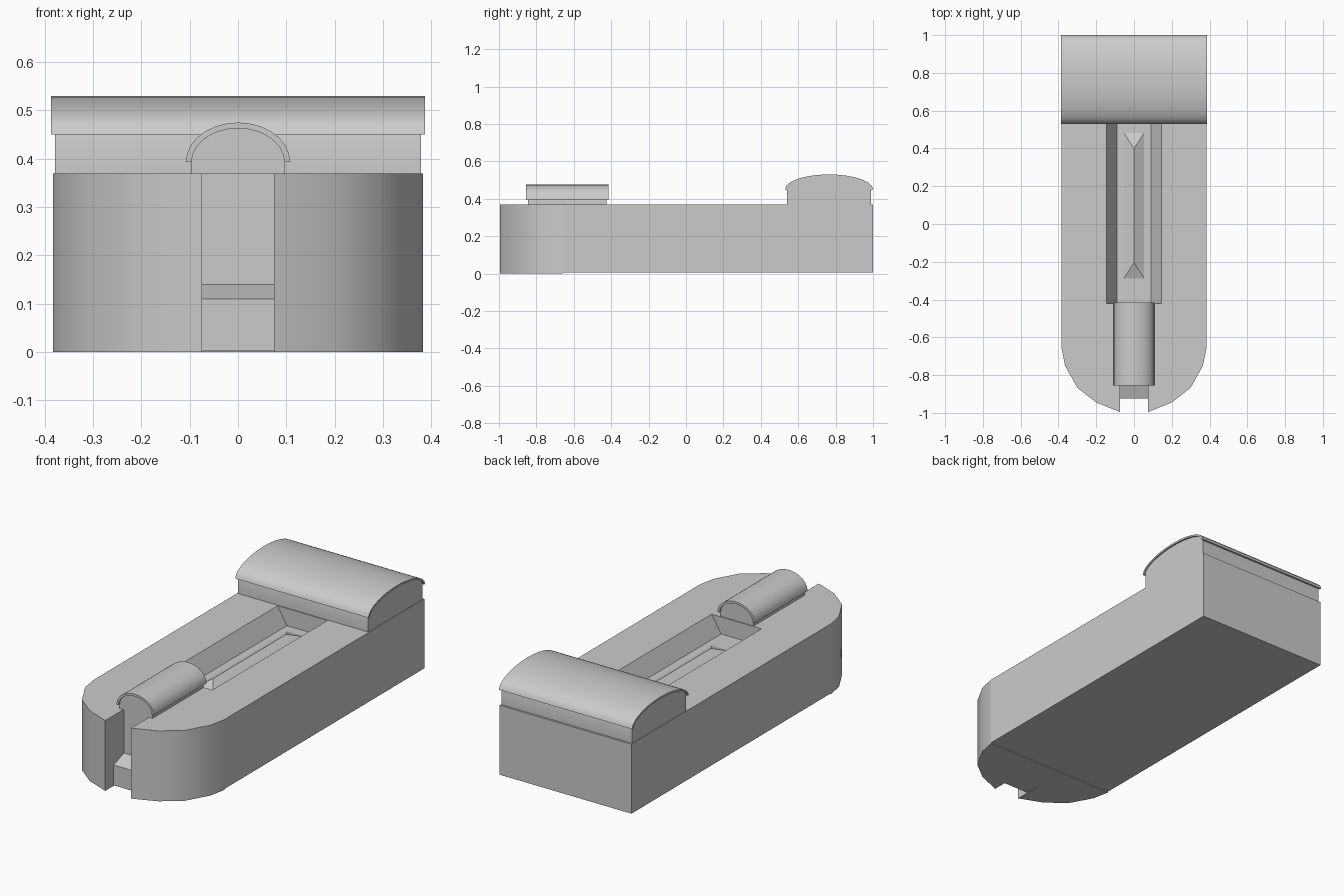
import bpy, bmesh, math

cube = bpy.data.objects.get("Cube")
if cube:
    bpy.data.objects.remove(cube, do_unlink=True)

GREY = (0.6, 0.6, 0.6, 1)
grey = bpy.data.materials.new("plain_grey")
grey.use_nodes = True
grey.diffuse_color = GREY
grey.node_tree.nodes["Principled BSDF"].inputs["Base Color"].default_value = GREY

# Placement of a 2D profile point (a, b) at distance t along the extrusion axis
PLACE = {
    "x": lambda a, b, t: (t, a, b),
    "y": lambda a, b, t: (a, t, b),
    "z": lambda a, b, t: (a, b, t),
}


def finish(name, bm):
    bmesh.ops.recalc_face_normals(bm, faces=bm.faces[:])
    mesh = bpy.data.meshes.new(name)
    bm.to_mesh(mesh)
    bm.free()
    mesh.materials.append(grey)
    obj = bpy.data.objects.new(name, mesh)
    bpy.context.collection.objects.link(obj)
    return obj


def prism(name, profile, axis, start, end):
    """Extrude a closed 2D profile along an axis."""
    bm = bmesh.new()
    rings = [[bm.verts.new(PLACE[axis](a, b, t)) for a, b in profile]
             for t in (start, end)]
    bm.faces.new(rings[0])
    bm.faces.new(rings[1])
    n = len(profile)
    for i in range(n):
        j = (i + 1) % n
        bm.faces.new((rings[0][i], rings[0][j], rings[1][j], rings[1][i]))
    return finish(name, bm)


def smooth(obj):
    bpy.ops.object.select_all(action="DESELECT")
    obj.select_set(True)
    bpy.context.view_layer.objects.active = obj
    bpy.ops.object.shade_smooth_by_angle(angle=math.radians(40))


def arch(centre, width, base, height, steps=14):
    """Points of a half ellipse, from the high side to the low side."""
    return [(centre + width * math.cos(math.pi * i / steps),
             base + height * math.sin(math.pi * i / steps))
            for i in range(steps + 1)]


def rounded_cover(name, axis, centre, width, base, foot, height,
                  shell_range, core_range, thick):
    """A domed core on straight sides with a thin overhanging arched shell."""
    inner = arch(centre, width - thick, base, height - thick)
    outer = arch(centre, width, base, height)
    smooth(prism(name + "_shell", outer + inner[::-1], axis, *shell_range))
    core = [(centre + width - thick, foot)] + inner + [(centre - width + thick, foot)]
    smooth(prism(name + "_core", core, axis, *core_range))


TOP = 0.37
HALF = 0.383

# Main body with a sloping-sided trough
body = prism("main_body", [(-HALF, 0.005), (HALF, 0.005), (HALF, TOP), (-HALF, TOP)],
             "y", -0.66, 1.0)
cutter = prism("trough_cutter", [(-0.09, 0.28), (0.09, 0.28), (0.163, 0.4), (-0.163, 0.4)],
               "y", -0.42, 0.535)
cut = body.modifiers.new("trough", "BOOLEAN")
cut.operation = "DIFFERENCE"
cut.solver = "EXACT"
cut.object = cutter
bpy.context.view_layer.objects.active = body
bpy.ops.object.modifier_apply(modifier=cut.name)
bpy.data.objects.remove(cutter, do_unlink=True)

# Rounded nose with a slot at the front
side = [(HALF, -0.66), (0.365, -0.75), (0.3, -0.867), (0.2, -0.945),
        (0.075, -0.995), (0.075, -0.84)]
nose = side + [(-x, y) for x, y in reversed(side)]
smooth(prism("rounded_nose", nose, "z", 0, TOP))

# Sloped step inside the slot
prism("slot_step", [(-0.925, 0.003), (-0.925, 0.11), (-0.84, 0.14), (-0.84, 0.003)],
      "x", -0.075, 0.075)

# Low hipped ridge on the trough floor
bm = bmesh.new()
base = [bm.verts.new(p) for p in ((-0.055, -0.29, 0.279), (0.055, -0.29, 0.279),
                                  (0.055, 0.485, 0.279), (-0.055, 0.485, 0.279))]
front = bm.verts.new((0, -0.205, 0.31))
back = bm.verts.new((0, 0.4, 0.31))
for face in (base, (base[0], base[1], front), (base[2], base[3], back),
             (base[1], base[2], back, front), (base[3], base[0], front, back)):
    bm.faces.new(face)
finish("trough_ridge", bm)

# Wide rear cover and small front cover
rounded_cover("rear_cover", "x", 0.765, 0.235, 0.45, TOP, 0.08,
              (-0.387, 0.387), (-0.379, 0.379), 0.01)
rounded_cover("front_cover", "y", 0, 0.108, 0.393, TOP, 0.082,
              (-0.855, -0.415), (-0.845, -0.425), 0.012)
